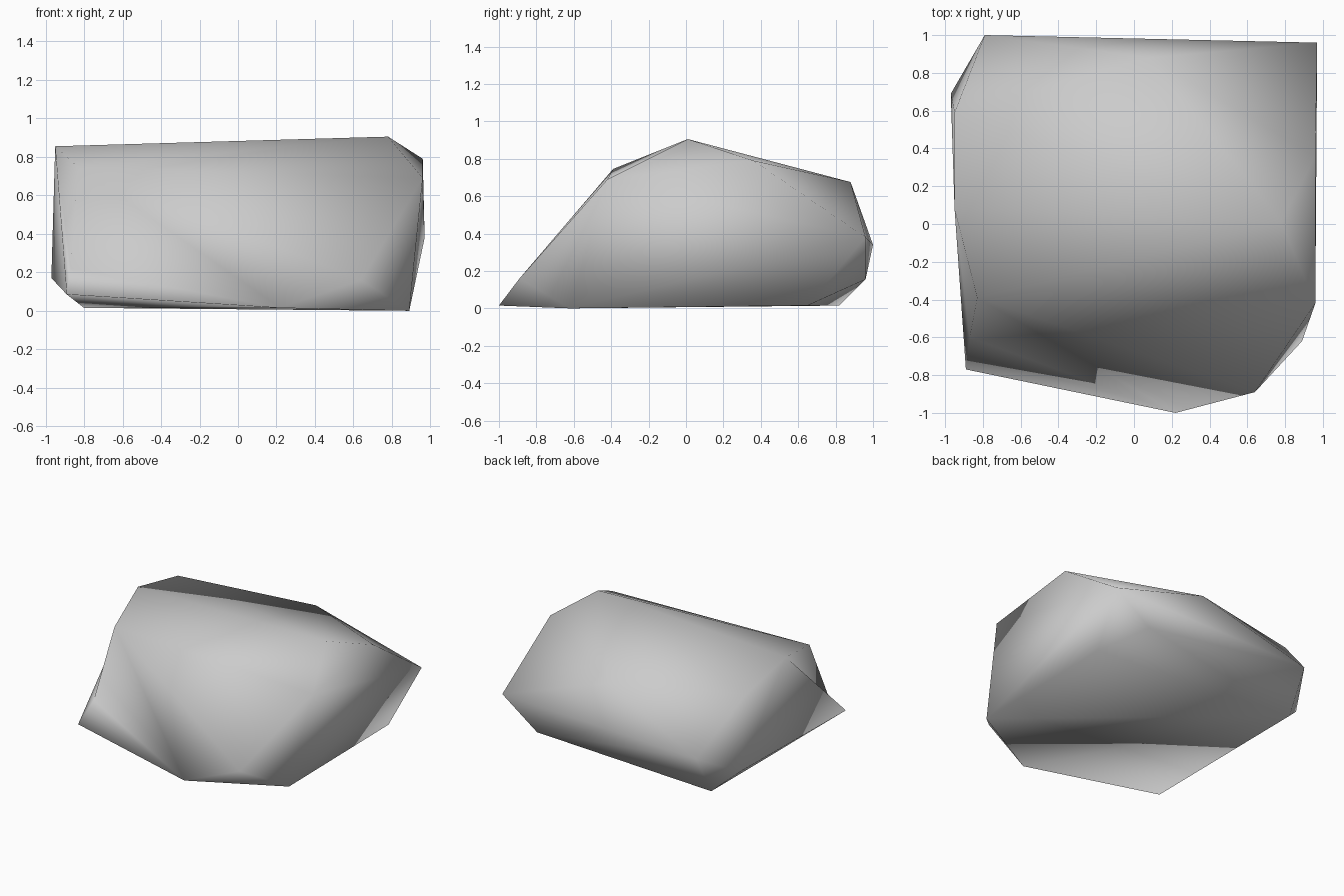
import bpy
from itertools import combinations
from mathutils import Vector

cube = bpy.data.objects.get("Cube")
if cube:
    bpy.data.objects.remove(cube, do_unlink=True)

# Grey stone material
stone = bpy.data.materials.new("grey_stone")
stone.use_nodes = True
grey = (0.6, 0.6, 0.6, 1)
stone.diffuse_color = grey
for node in stone.node_tree.nodes:
    if node.type == 'BSDF_PRINCIPLED':
        node.inputs["Base Color"].default_value = grey

# Corners of the boulder, by area
shoulder, toe, hollow = (-.83, -.39, .745), (-.89, -.77, .085), (-.87, -.6, .22)
top = [(.78, .01, .905), (-.95, .08, .855), (-.95, .59, .75),
       (.96, .36, .79), (.08, .88, .675), (.96, -.42, .69)]
back = [(-.79, 1, .34), (.97, .96, .38), (.66, .96, .155), (-.97, .69, .17)]
base = [(-.8, .82, .015), (.89, .65, .015), (.89, -.62, 0),
        (.64, -.89, .16), (.22, -1, .015)]
points = [Vector(p) for p in [shoulder, toe, *top, *back, *base]]


def outer_faces(pts):
    """Triangles that have every other corner behind them."""
    found = []
    for a, b, c in combinations(range(len(pts)), 3):
        normal = (pts[b] - pts[a]).cross(pts[c] - pts[a])
        sides = [normal.dot(p - pts[a]) for i, p in enumerate(pts) if i not in (a, b, c)]
        if max(sides) <= 0:
            found.append((a, b, c))
        elif min(sides) >= 0:
            found.append((a, c, b))
    return found


# Split the edge from shoulder to toe and sink its middle
faces = []
mid = len(points)
for tri in outer_faces(points):
    if 0 in tri and 1 in tri:
        faces.append([mid if i == 1 else i for i in tri])
        faces.append([mid if i == 0 else i for i in tri])
    else:
        faces.append(tri)
points.append(Vector(hollow))

mesh = bpy.data.meshes.new("boulder")
mesh.from_pydata(points, [], faces)
mesh.materials.append(stone)
for poly in mesh.polygons:
    poly.use_smooth = True
mesh.update()
boulder = bpy.data.objects.new("boulder", mesh)
bpy.context.scene.collection.objects.link(boulder)
